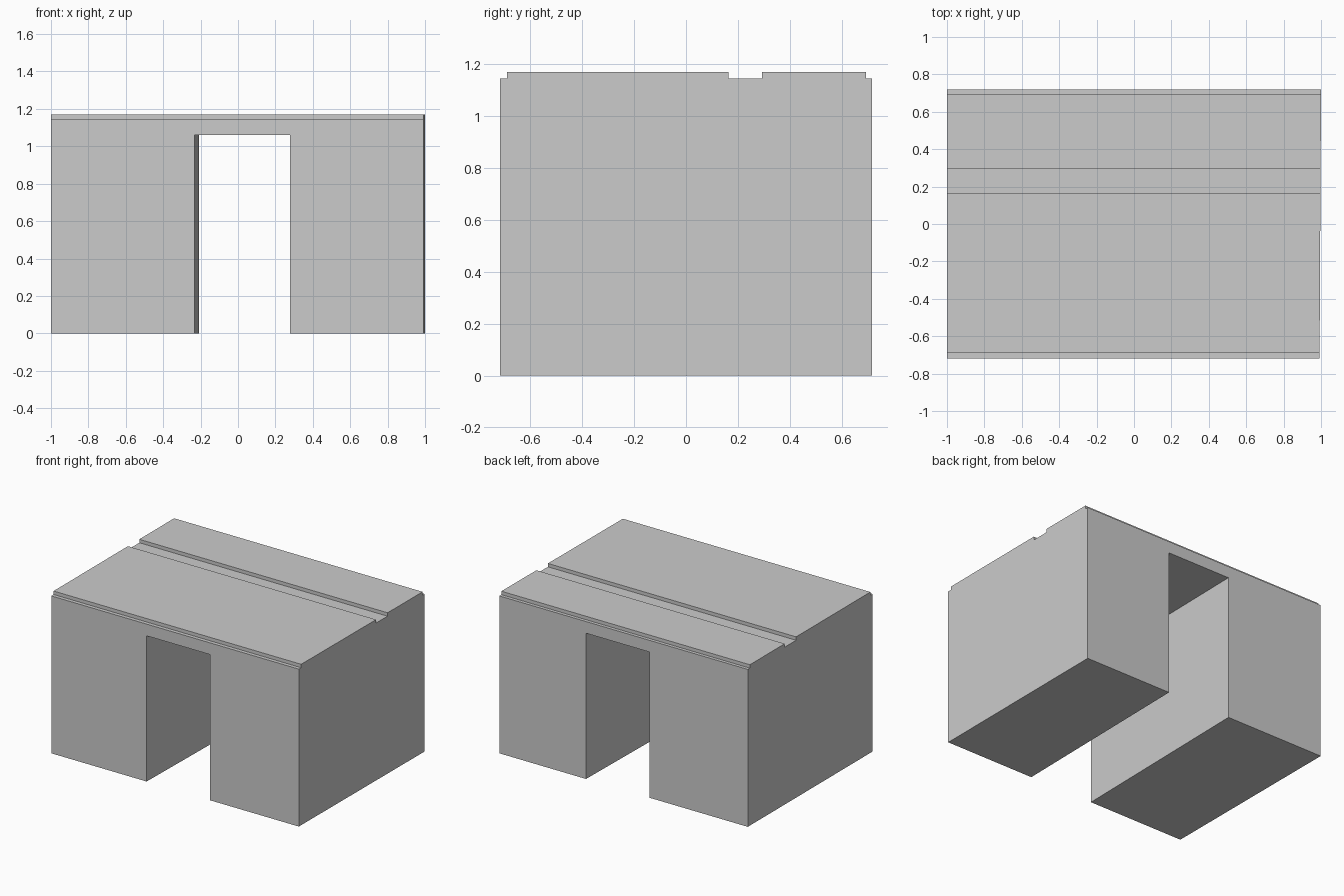
import bpy
import bmesh

if "Cube" in bpy.data.objects:
    bpy.data.objects.remove(bpy.data.objects["Cube"])


def prism(name, start, end):
    """Closed solid joining two matching rings of points."""
    bm = bmesh.new()
    a = [bm.verts.new(p) for p in start]
    b = [bm.verts.new(p) for p in end]
    bm.faces.new(a)
    bm.faces.new(b[::-1])
    n = len(a)
    for i in range(n):
        j = (i + 1) % n
        bm.faces.new((a[i], b[i], b[j], a[j]))
    bmesh.ops.recalc_face_normals(bm, faces=bm.faces)
    mesh = bpy.data.meshes.new(name)
    bm.to_mesh(mesh)
    bm.free()
    obj = bpy.data.objects.new(name, mesh)
    bpy.context.collection.objects.link(obj)
    return obj


DEPTH, TOP, STEP, LINTEL = 0.718, 1.17, 1.145, 1.06

# Block: stepped side profile (y, z), right end slightly skewed
profile = [(-DEPTH, 0), (DEPTH, 0), (DEPTH, STEP), (0.694, STEP), (0.694, TOP),
           (0.294, TOP), (0.294, STEP), (0.163, STEP), (0.163, TOP),
           (-0.691, TOP), (-0.691, STEP), (-DEPTH, STEP)]
block = prism("gateway_block",
              [(-1, y, z) for y, z in profile],
              [(0.996 + 0.004 * y / DEPTH, y, z) for y, z in profile])

# Passage: skewed opening running from front to back
FRONT, BACK = (-0.233, 0.279), (-0.208, 0.302)


def opening(xs, y):
    return [(xs[0], y, -0.2), (xs[1], y, -0.2), (xs[1], y, LINTEL), (xs[0], y, LINTEL)]


passage = prism("passage_cutter", opening(FRONT, -DEPTH - 0.01), opening(BACK, DEPTH + 0.01))
passage.hide_render = True

cut = block.modifiers.new("passage", 'BOOLEAN')
cut.operation = 'DIFFERENCE'
cut.solver = 'EXACT'
cut.object = passage
bpy.context.view_layer.objects.active = block
bpy.ops.object.modifier_apply(modifier=cut.name)
bpy.data.objects.remove(passage)
